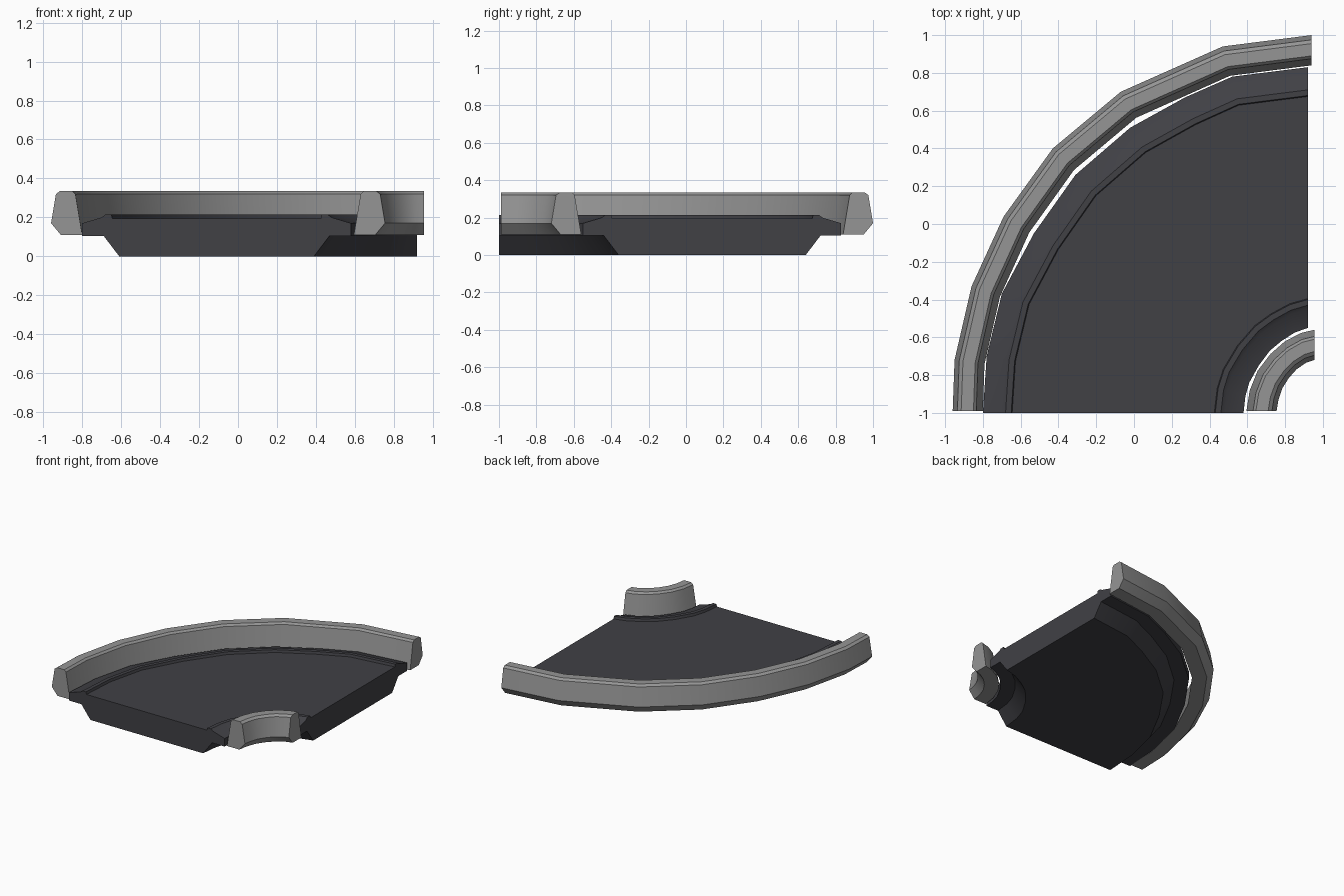
import bpy, bmesh, math
from mathutils import Vector

if "Cube" in bpy.data.objects:
    bpy.data.objects.remove(bpy.data.objects["Cube"])


def material(name, color):
    m = bpy.data.materials.new(name)
    m.diffuse_color = (*color, 1)
    m.use_nodes = True
    m.node_tree.nodes["Principled BSDF"].inputs["Base Color"].default_value = m.diffuse_color
    return m


def rings(bm, path, centre, profile, sign):
    """Place a (radial offset, z) profile at each path point."""
    c = Vector(centre)
    out = []
    for p in path:
        v = Vector(p)
        d = (v - c).normalized() * sign
        out.append([bm.verts.new((v.x + d.x * o, v.y + d.y * o, z)) for o, z in profile])
    return out


def skin(bm, rs, closed):
    n = len(rs[0])
    for a, b in zip(rs, rs[1:]):
        for i in range(n if closed else n - 1):
            j = (i + 1) % n
            bm.faces.new((a[i], a[j], b[j], b[i]))


def finish(bm, name, mat):
    bmesh.ops.recalc_face_normals(bm, faces=bm.faces)
    me = bpy.data.meshes.new(name)
    bm.to_mesh(me)
    bm.free()
    ob = bpy.data.objects.new(name, me)
    bpy.context.collection.objects.link(ob)
    me.materials.append(mat)
    bpy.ops.object.select_all(action='DESELECT')
    ob.select_set(True)
    bpy.context.view_layer.objects.active = ob
    bpy.ops.object.shade_smooth_by_angle(angle=math.radians(22))


grey = material("rail_grey", (0.3, 0.3, 0.3))
dark = material("deck_dark", (0.052, 0.052, 0.06))

# Guard rails: one barrier profile swept along two curved paths
RAIL = [(0, .17), (.025, .32), (.045, .335), (.11, .335), (.125, .32), (.16, .11), (.05, .11)]
outer_path = [(-.96, -.99), (-.95, -.72), (-.86, -.33), (-.69, .04),
              (-.43, .40), (-.07, .70), (.47, .94), (.94, 1.0)]
inner_path = [(.755, -.99), (.765, -.93), (.785, -.87), (.82, -.815),
              (.86, -.77), (.91, -.735), (.955, -.72)]


def rail(name, path, centre, sign):
    bm = bmesh.new()
    rs = rings(bm, path, centre, RAIL, sign)
    skin(bm, rs, True)
    bm.faces.new(rs[0])
    bm.faces.new(rs[-1])
    finish(bm, name, grey)


rail("outer_rail", outer_path, (.94, -.99), -1)
rail("inner_rail", inner_path, (.955, -.99), 1)

# Deck: edge profile on both curved sides, closed by flat top, bottom and ends
EDGE = [(.19, 0), (.11, .105), (0, .105), (0, .17), (.10, .20),
        (.12, .215), (.15, .215), (.155, .195)]
deck_outer = [(-.80, -1), (-.78, -.70), (-.70, -.37), (-.53, -.05), (-.31, .26),
              (-.02, .51), (.27, .67), (.52, .78), (.92, .83)]
deck_inner = [(.58, -1), (.59, -.91), (.61, -.84), (.66, -.75),
              (.72, -.67), (.78, -.62), (.85, -.575), (.92, -.55)]
bm = bmesh.new()
a = rings(bm, deck_outer, (.92, -1), EDGE, -1)
b = rings(bm, deck_inner, (.92, -1), EDGE, 1)
skin(bm, a, False)
skin(bm, b, False)
for k in (0, -1):
    bm.faces.new([r[k] for r in a] + [r[k] for r in reversed(b)])
    bm.faces.new(a[k] + b[k][::-1])
finish(bm, "deck", dark)
